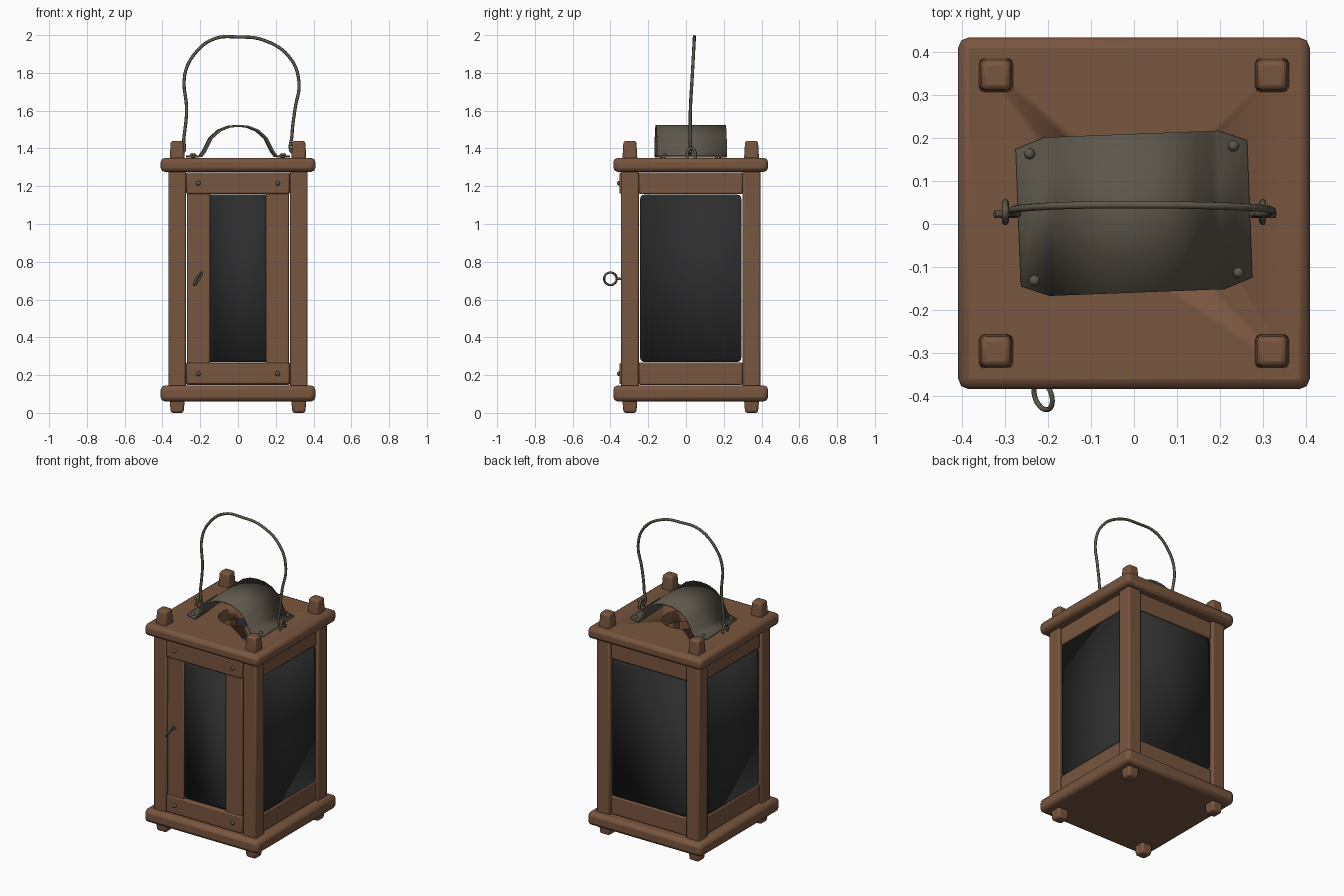
import bpy, bmesh
from math import pi, sin, cos, radians
from mathutils import Matrix, Vector

cube = bpy.data.objects.get("Cube")
if cube:
    bpy.data.objects.remove(cube)

AXIS = Matrix.Translation((0, 0.025, 0))   # vertical axis of the lantern body


def material(name, colour):
    m = bpy.data.materials.new(name)
    m.use_nodes = True
    m.diffuse_color = (*colour, 1)
    shader = m.node_tree.nodes["Principled BSDF"]
    shader.inputs["Base Color"].default_value = (*colour, 1)
    shader.inputs["Roughness"].default_value = 0.8
    return m


WOOD = material("brown wood", (0.19, 0.092, 0.05))
METAL = material("aged metal", (0.11, 0.095, 0.07))
GLASS = material("dark glass", (0.027, 0.027, 0.027))


def finish(name, bm, mats, turn=0.0, bevel=0.0, solid=0.0):
    """Turn mesh data into a shaded object, rotated about the lantern axis."""
    bmesh.ops.recalc_face_normals(bm, faces=bm.faces)
    bm.transform(AXIS @ Matrix.Rotation(turn, 4, 'Z'))
    mesh = bpy.data.meshes.new(name)
    bm.to_mesh(mesh)
    bm.free()
    for m in mats:
        mesh.materials.append(m)
    ob = bpy.data.objects.new(name, mesh)
    bpy.context.collection.objects.link(ob)
    if solid:
        mod = ob.modifiers.new("thickness", 'SOLIDIFY')
        mod.thickness = solid
        mod.offset = 0
    if bevel:
        mod = ob.modifiers.new("rounded edges", 'BEVEL')
        mod.width = bevel
        mod.segments = 2
    bpy.ops.object.select_all(action='DESELECT')
    ob.select_set(True)
    bpy.context.view_layer.objects.active = ob
    bpy.ops.object.shade_smooth_by_angle(angle=radians(40))
    return ob


def box(name, centre, size, mat=WOOD, turn=0.0, bevel=0.008, taper=1.0):
    bm = bmesh.new()
    bmesh.ops.create_cube(bm, size=1)
    for v in bm.verts:
        if v.co.z * (1 if centre[2] > 1 else -1) > 0:   # taper the outer end
            v.co.x *= taper
            v.co.y *= taper
        v.co = Vector(a * b for a, b in zip(v.co, size)) + Vector(centre)
    return finish(name, bm, [mat], turn, bevel)


def pane(name, width, depth, turn):
    """Rounded glass plate with a thin metal rim."""
    bm = bmesh.new()
    r, low, high = 0.02, 0.27, 1.155
    verts = []
    for i, (sx, z) in enumerate([(1, high - r), (-1, high - r), (-1, low + r), (1, low + r)]):
        for k in range(4):
            a = (i + k / 3) * pi / 2
            verts.append(bm.verts.new((sx * (width / 2 - r) + r * cos(a), -depth, z + r * sin(a))))
    face = bm.faces.new(verts)
    rim = bmesh.ops.inset_region(bm, faces=[face], thickness=0.011, depth=0)["faces"]
    face.material_index = 1
    for f in rim:
        f.material_index = 0
    finish(name, bm, [METAL, GLASS], turn, solid=0.012)


def wire(name, points, radius, cyclic=False):
    """Smooth bent wire through a few points."""
    cu = bpy.data.curves.new(name, 'CURVE')
    cu.dimensions = '3D'
    cu.bevel_depth = radius
    cu.bevel_resolution = 2
    cu.resolution_u = 5
    cu.use_fill_caps = True
    sp = cu.splines.new('BEZIER')
    sp.bezier_points.add(len(points) - 1)
    for bp, p in zip(sp.bezier_points, points):
        bp.co = p
        bp.handle_left_type = bp.handle_right_type = 'AUTO'
    sp.use_cyclic_u = cyclic
    cu.materials.append(METAL)
    ob = bpy.data.objects.new(name, cu)
    bpy.context.collection.objects.link(ob)
    return ob


def nail(name, centre, axis, turn=0.0):
    bm = bmesh.new()
    bmesh.ops.create_uvsphere(bm, u_segments=10, v_segments=6, radius=0.013)
    if axis == 'Y':
        bm.transform(Matrix.Rotation(pi / 2, 4, 'X'))
    bm.transform(Matrix.Translation(centre))
    finish(name, bm, [METAL], turn)


# Base and top boards
box("base_board", (0, 0, 0.103), (0.82, 0.82, 0.085), bevel=0.024)
top = box("top_board", (0, 0, 1.313), (0.82, 0.82, 0.075), bevel=0.024)

# Smoke hole through the top board
bm = bmesh.new()
bmesh.ops.create_cone(bm, cap_ends=True, segments=28, radius1=0.13, radius2=0.13, depth=0.3,
                      matrix=Matrix.Translation((0, 0, 1.31)))
cutter = finish("hole_cutter", bm, [WOOD])
cutter.hide_render = True
cutter.hide_set(True)
hole = top.modifiers.new("smoke hole", 'BOOLEAN')
hole.operation = 'DIFFERENCE'
hole.object = cutter
bpy.context.view_layer.update()
bpy.context.view_layer.objects.active = top
for mod in list(top.modifiers):
    bpy.ops.object.modifier_apply(modifier=mod.name)
bpy.data.objects.remove(cutter)

# Corner posts with pegs passing through the boards
P = 0.322
for sx, xname in ((-1, "right"), (1, "left")):
    for sy, yname in ((-1, "front"), (1, "back")):
        tag = f"{yname}_{xname}"
        x, y = sx * P, sy * P
        box("post_" + tag, (x, y, 0.71), (0.094, 0.094, 1.15), bevel=0.01)
        box("top_peg_" + tag, (x, y, 1.39), (0.08, 0.08, 0.1), bevel=0.012, taper=0.85)
        box("foot_peg_" + tag, (x, y, 0.035), (0.08, 0.08, 0.07), bevel=0.012, taper=0.85)

# Glazed walls on the sides and back
for tag, turn in (("left", pi / 2), ("back", pi), ("right", -pi / 2)):
    box("upper_rail_" + tag, (0, -0.342, 1.216), (0.55, 0.03, 0.115), turn=turn)
    box("lower_rail_" + tag, (0, -0.342, 0.208), (0.55, 0.03, 0.12), turn=turn)
    pane("window_" + tag, 0.535, 0.346, turn)

# Front door: rails, stiles, window and nails
for z, tag in ((1.216, "upper"), (0.208, "lower")):
    box(f"door_{tag}_rail", (0, -0.36, z), (0.545, 0.036, 0.112))
    for s in (-1, 1):
        nail(f"door_{tag}_nail", (s * 0.21, -0.378, z), 'Y')
for s, tag in ((-1, "right"), (1, "left")):
    box(f"door_{tag}_stile", (s * 0.209, -0.355, 0.71), (0.122, 0.03, 0.91))
pane("door_window", 0.3, 0.356, 0)

# Door pull ring on a short shank
RX, RY, RZ = -0.212, -0.4, 0.71
ring = [(RX + 0.02 * sin(a) - 0.008 * cos(a), RY + 0.033 * cos(a), RZ + 0.033 * sin(a))
        for a in (k * pi / 4 for k in range(8))]
wire("door_ring", ring, 0.006, True)
wire("door_ring_shank", [(RX, RY + 0.03, RZ), (RX, -0.33, RZ)], 0.007)

# Bent metal smoke hood with clipped corners
TILT = radians(2.2)
half = [(0.27, 1.357), (0.2, 1.358), (0.18, 1.385), (0.145, 1.455), (0.1, 1.495), (0.05, 1.515)]
profile = [(-x, z) for x, z in half] + [(0, 1.52)] + half[::-1]
bm = bmesh.new()
rows = []
for i, (x, z) in enumerate(profile):
    d = 0.16 if i in (0, len(profile) - 1) else 0.185
    rows.append([bm.verts.new((x, y, z)) for y in (-d, d)])
for a, b in zip(rows, rows[1:]):
    bm.faces.new((a[0], b[0], b[1], a[1]))
finish("smoke_hood", bm, [METAL], TILT, solid=0.01)
for sx in (-1, 1):
    for sy in (-1, 1):
        nail("hood_nail", (sx * 0.238, sy * 0.148, 1.362), 'Z', TILT)

# Staples holding the handle
for x, tag in ((-0.3, "right"), (0.3, "left")):
    wire("staple_" + tag, [(x, 0.005, 1.34), (x, 0.01, 1.385), (x, 0.028, 1.402),
                           (x, 0.046, 1.385), (x, 0.05, 1.34)], 0.008)

# Wire handle, hooked through the staples
path = [(-0.325, 1.385), (-0.295, 1.375), (-0.287, 1.45), (-0.272, 1.6), (-0.282, 1.79),
        (-0.23, 1.9), (-0.127, 1.98), (0, 1.99), (0.14, 1.972), (0.275, 1.88), (0.323, 1.75),
        (0.302, 1.61), (0.286, 1.47), (0.29, 1.375), (0.33, 1.385)]
wire("wire_handle", [(x, 0.023 + 0.055 * max(0, z - 1.6) ** 1.0, z) for x, z in path], 0.0085)
